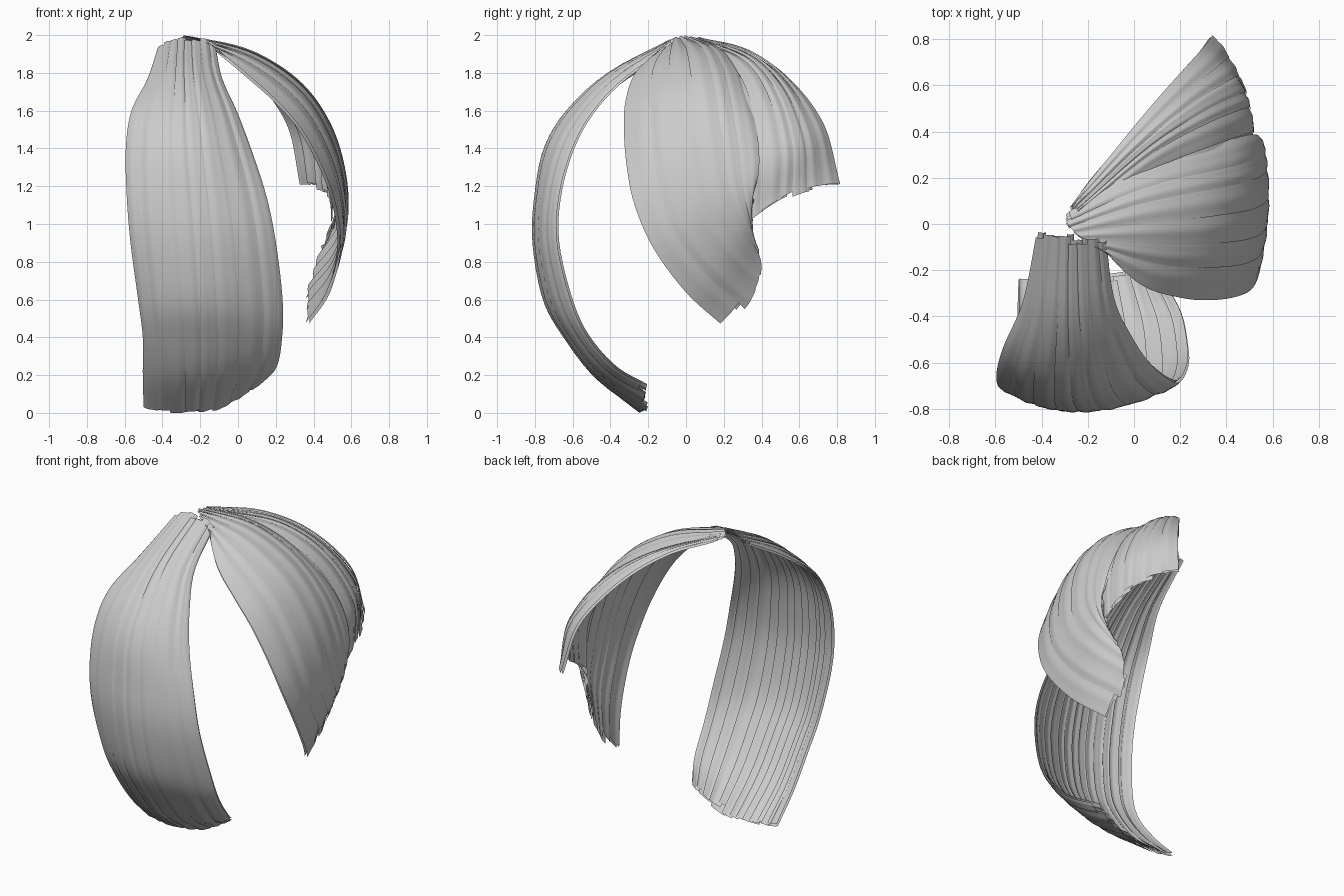
import bpy, bmesh, math, random
from mathutils import Vector

if "Cube" in bpy.data.objects:
    bpy.data.objects.remove(bpy.data.objects["Cube"])
random.seed(4)
CORE = Vector((-0.1, 0.0, 1.0))


def along(pts, t):
    """Smooth curve through the points, t from 0 to 1 (a little more extends it)."""
    p = [Vector(q) for q in pts]
    p = [2 * p[0] - p[1]] + p + [2 * p[-1] - p[-2]]
    s = t * (len(pts) - 1)
    i = max(0, min(int(s), len(pts) - 2))
    f = s - i
    a, b, c, d = p[i:i + 4]
    return 0.5 * (2 * b + (c - a) * f + (2 * a - 5 * b + 4 * c - d) * f * f
                  + (3 * b - a - 3 * c + d) * f ** 3)


def surface(guides, u, v):
    """Sheet through three guide curves, u across and v along."""
    a, b, c = (along(g, v) for g in guides)
    return (a * (2 * (u - 0.5) * (u - 1)) + b * (4 * u * (1 - u))
            + c * (2 * u * (u - 0.5)))


def lock(name, guides, ends, lift=0.0, overlap=0.03, nu=8, nv=40):
    """A lock of hair: overlapping ridged strips, one per entry in ends."""
    bm = bmesh.new()
    strips = len(ends)
    cuts = [0.0] + [(k + random.uniform(-0.15, 0.15)) / strips
                    for k in range(1, strips)] + [1.0]
    for k, end in enumerate(ends):
        u0 = cuts[k]
        u1 = min(1.0, cuts[k + 1] + overlap)
        v0 = random.uniform(0, 0.012)
        v1 = 1 + end
        phase = random.uniform(0, 6)
        rows = []
        for j in range(nv + 1):
            v = v0 + (v1 - v0) * j / nv
            row = []
            for i in range(nu + 1):
                s = i / nu
                u = u0 + (u1 - u0) * s
                p = surface(guides, u, v)
                e = 0.01
                du = surface(guides, u + e, v) - surface(guides, u - e, v)
                dv = (surface(guides, u, v + e)
                      - surface(guides, u, max(0, v - e)))
                n = du.cross(dv).normalized()
                if n.dot(p - CORE) < 0:
                    n = -n
                ridge = (0.006 * math.sin(math.pi * s) - 0.008 * s
                         + 0.0015 * math.sin(12 * s + phase))
                q = p + n * (ridge + lift)
                q.z = max(q.z, 0.0)
                row.append(bm.verts.new(q))
            rows.append(row)
        for r, q in zip(rows, rows[1:]):
            for i in range(nu):
                bm.faces.new((r[i], q[i], q[i + 1], r[i + 1]))
    bmesh.ops.recalc_face_normals(bm, faces=bm.faces)
    me = bpy.data.meshes.new(name)
    bm.to_mesh(me)
    bm.free()
    ob = bpy.data.objects.new(name, me)
    bpy.context.collection.objects.link(ob)
    for f in me.polygons:
        f.use_smooth = True
    return ob


# Long front lock, curling under at the bottom
front_left = [(-.42, -.03, 1.95), (-.48, -.33, 1.77), (-.565, -.53, 1.6), (-.595, -.64, 1.4),
              (-.59, -.7, 1.15), (-.57, -.7, .9), (-.53, -.64, .6), (-.505, -.55, .4),
              (-.505, -.4, .2), (-.5, -.24, .03)]
front_mid = [(-.28, -.05, 1.99), (-.28, -.41, 1.8), (-.27, -.63, 1.6), (-.26, -.75, 1.4),
             (-.24, -.8, 1.15), (-.22, -.81, .9), (-.2, -.755, .6), (-.19, -.645, .4),
             (-.19, -.48, .19), (-.2, -.24, .01)]
front_right = [(-.12, -.06, 1.97), (-.08, -.33, 1.78), (0, -.5, 1.6), (.075, -.61, 1.4),
               (.155, -.68, 1.15), (.205, -.69, .9), (.24, -.62, .6), (.237, -.53, .4),
               (.205, -.38, .23), (.11, -.21, .135)]
front = [front_left, front_mid, front_right]
lock("front_lock", front, [0, -.005, 0, -.003, .003, .01, .0, -.02])
lock("front_lock_underlayer", front,
     [-.004, 0, -.006, 0, .002, .002, .005, .01, -.01, 0, 0, -.01, 0], lift=-0.015)

# Side lock, sweeping over to the right and down, with staggered tips
side_front = [(-.15, -.1, 1.95), (.03, -.26, 1.8), (.2, -.315, 1.65), (.33, -.325, 1.5),
              (.44, -.31, 1.3), (.51, -.27, 1.1), (.535, -.17, .87), (.48, 0, .64),
              (.37, .18, .475)]
side_mid = [(-.26, -.04, 1.985), (.03, 0, 1.92), (.24, .02, 1.81), (.39, .04, 1.67),
            (.5, .06, 1.48), (.56, .09, 1.27), (.575, .14, 1.07), (.53, .25, .9),
            (.42, .37, .76)]
side_back = [(-.3, .04, 1.985), (-.09, .19, 1.92), (.1, .28, 1.82), (.26, .32, 1.71),
             (.4, .36, 1.57), (.49, .385, 1.42), (.54, .385, 1.27), (.545, .35, 1.13),
             (.51, .31, .99)]
side = [side_front, side_mid, side_back]
lock("side_lock", side, [0, .025, .02, .025, .015, .0], lift=0.006)
lock("side_lock_underlayer", side, [0, .01, .025, .01, .02, .02, .01, 0], lift=-0.009)

# Shorter rear lock, tucked beneath the side lock
rear_front = [(-.22, .02, 1.97), (.08, .17, 1.84), (.335, .25, 1.65), (.495, .31, 1.34),
              (.51, .32, 1.0)]
rear_mid = [(-.25, .06, 1.985), (.06, .33, 1.88), (.295, .485, 1.69), (.46, .565, 1.42),
            (.485, .565, 1.16)]
rear_back = [(-.29, .06, 1.985), (-.1, .3, 1.935), (.09, .53, 1.795), (.27, .73, 1.54),
             (.345, .82, 1.215)]
rear = [rear_front, rear_mid, rear_back]
lock("rear_lock", rear, [0, -.005, -.01, .015, .0, 0], lift=0)
lock("rear_lock_underlayer", rear, [-.01, 0, 0, -.01, .01, -.01, 0], lift=-0.015)
